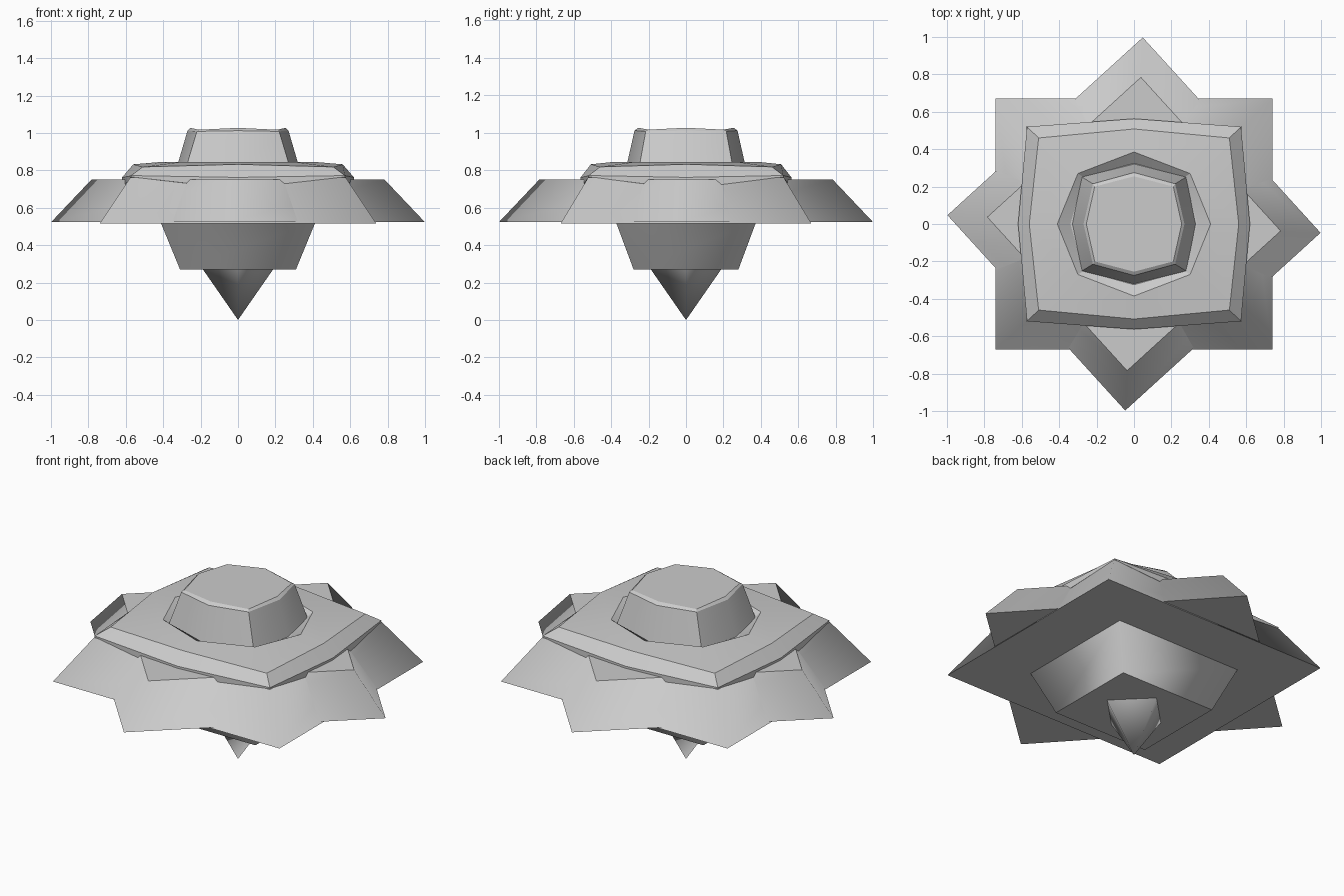
import bpy, math

if "Cube" in bpy.data.objects:
    bpy.data.objects.remove(bpy.data.objects["Cube"])

gray = bpy.data.materials.new("light_gray")
gray.diffuse_color = (0.6, 0.6, 0.6, 1)
gray.use_nodes = True
gray.node_tree.nodes["Principled BSDF"].inputs["Base Color"].default_value = gray.diffuse_color


def rect(hx, hy, z, turn=0.0):
    """Rectangle ring, counter-clockwise, optionally turned about z."""
    c, s = math.cos(turn), math.sin(turn)
    return [(x * c - y * s, x * s + y * c, z)
            for x, y in ((hx, -hy), (hx, hy), (-hx, hy), (-hx, -hy))]


def octo(ax, ay, cx, cy, z_axis, z_corner):
    """Squarish eight-point ring: points on the axes and at the corners."""
    a, c = z_axis, z_corner
    return [(ax, 0, a), (cx, cy, c), (0, ay, a), (-cx, cy, c),
            (-ax, 0, a), (-cx, -cy, c), (0, -ay, a), (cx, -cy, c)]


def loft(name, rings, tip_low=None, smooth_angle=None):
    """Skin rings listed bottom to top, closing both ends."""
    n = len(rings[0])
    verts = [p for r in rings for p in r]
    faces = []
    for k in range(len(rings) - 1):
        for i in range(n):
            j = (i + 1) % n
            faces.append((k * n + i, k * n + j, (k + 1) * n + j, (k + 1) * n + i))
    if tip_low:
        verts.append(tip_low)
        faces += [(len(verts) - 1, (i + 1) % n, i) for i in range(n)]
    else:
        faces.append(tuple(reversed(range(n))))
    walls = [len(f) < 5 and f != tuple(reversed(range(n))) for f in faces]
    top = (len(rings) - 1) * n
    faces.append(tuple(range(top, top + n)))
    walls.append(False)
    me = bpy.data.meshes.new(name)
    me.from_pydata(verts, [], faces)
    me.materials.append(gray)
    ob = bpy.data.objects.new(name, me)
    bpy.context.collection.objects.link(ob)
    if smooth_angle:
        bpy.ops.object.select_all(action='DESELECT')
        ob.select_set(True)
        bpy.context.view_layer.objects.active = ob
        bpy.ops.object.shade_smooth_by_angle(angle=math.radians(smooth_angle))
    else:
        # round shading on the walls only, flat end faces
        for p, w in zip(me.polygons, walls):
            p.use_smooth = w
    return ob


# two crossed skirts, one square and one turned to a diamond
loft("square_skirt", [rect(0.74, 0.67, 0.515), rect(0.575, 0.522, 0.762)])
turn = math.radians(42.3)
loft("diamond_skirt", [rect(0.706, 0.706, 0.525, turn),
                       rect(0.555, 0.555, 0.75, turn)])

# upper plate with bevelled rim and a recess around the dome
loft("upper_plate", [
    octo(0.50, 0.45, 0.45, 0.42, 0.70, 0.70),
    octo(0.62, 0.563, 0.572, 0.52, 0.70, 0.765),
    octo(0.62, 0.563, 0.572, 0.52, 0.762, 0.772),
    octo(0.56, 0.508, 0.51, 0.46, 0.832, 0.818),
    octo(0.41, 0.385, 0.30, 0.27, 0.845, 0.845),
    octo(0.34, 0.325, 0.27, 0.25, 0.81, 0.81),
], smooth_angle=30)

# central dome
loft("dome", [
    octo(0.335, 0.325, 0.285, 0.255, 0.79, 0.79),
    octo(0.27, 0.275, 0.22, 0.215, 1.012, 1.008),
    octo(0.255, 0.255, 0.21, 0.20, 1.027, 1.017),
], smooth_angle=32)

# hull below and pointed tip
loft("lower_hull", [rect(0.31, 0.28, 0.27), rect(0.415, 0.375, 0.525)])
loft("bottom_spike", [rect(0.135, 0.135, 0.275, math.radians(45))],
     tip_low=(0, 0, 0))
